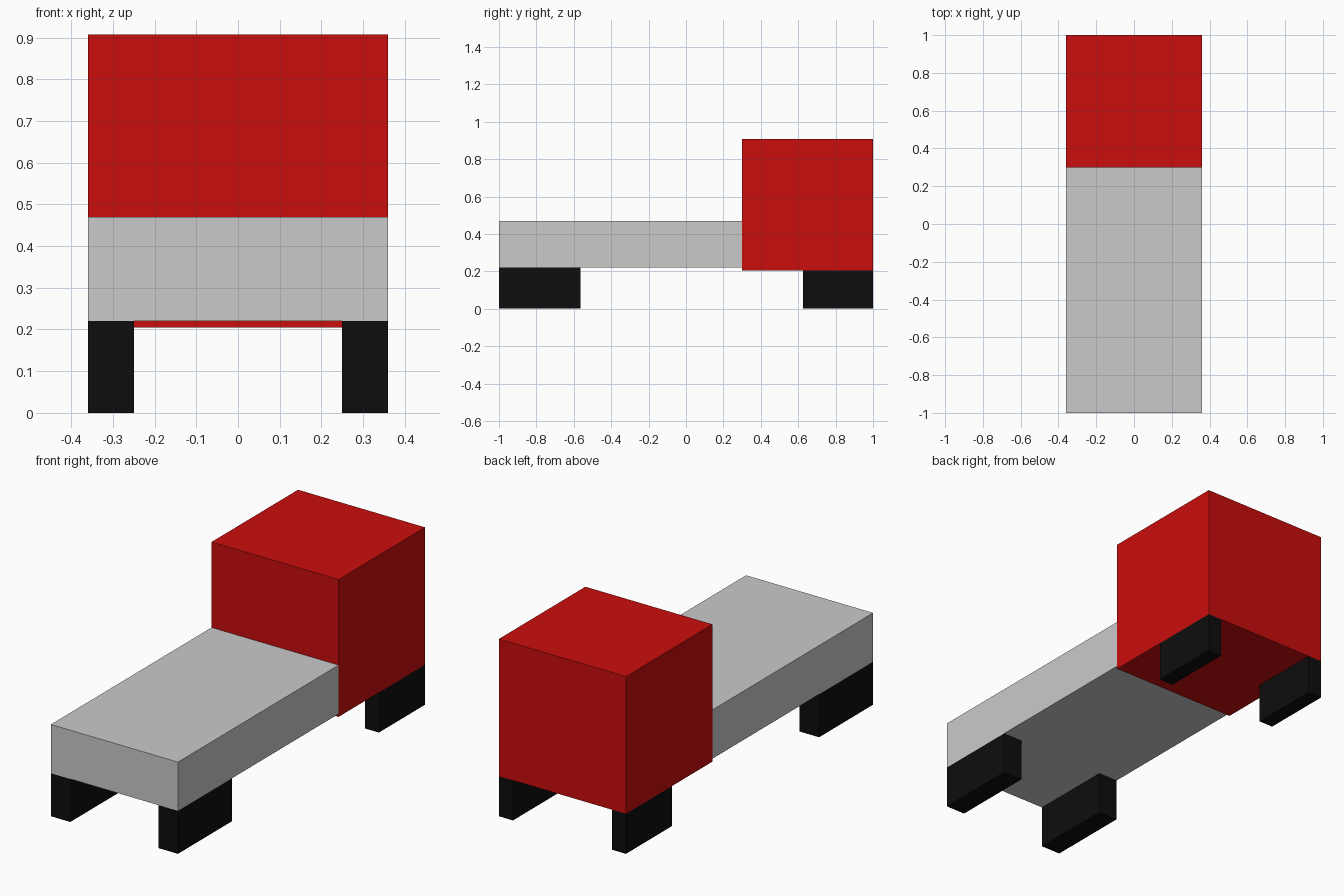
import bpy

if "Cube" in bpy.data.objects:
    bpy.data.objects.remove(bpy.data.objects["Cube"])


def material(name, rgb):
    m = bpy.data.materials.new(name)
    m.diffuse_color = (*rgb, 1)
    m.use_nodes = True
    m.node_tree.nodes["Principled BSDF"].inputs["Base Color"].default_value = m.diffuse_color
    return m


red = material("red", (0.59, 0.004, 0.004))
grey = material("light grey", (0.59, 0.59, 0.59))
black = material("black", (0.004, 0.004, 0.004))


def box(name, x, y, z, mat):
    """Box from (min, max) ranges on each axis."""
    bpy.ops.mesh.primitive_cube_add(size=1)
    ob = bpy.context.object
    ob.name = name
    for v in ob.data.vertices:
        v.co = [r[0] if c < 0 else r[1] for c, r in zip(v.co, (x, y, z))]
    ob.data.materials.append(mat)
    return ob


# Body: low flat deck with a tall block at the back
box("deck", (-0.36, 0.36), (-1.0, 0.30), (0.22, 0.47), grey)
box("rear_block", (-0.36, 0.36), (0.30, 1.0), (0.205, 0.908), red)

# Legs: wide pair under the deck, narrower pair under the block
for side, s in (("right", 1), ("left", -1)):
    box(f"front_leg_{side}", sorted((0.25 * s, 0.36 * s)), (-1.0, -0.563), (0, 0.22), black)
    box(f"rear_leg_{side}", sorted((0.28 * s, 0.36 * s)), (0.626, 1.0), (0, 0.205), black)
